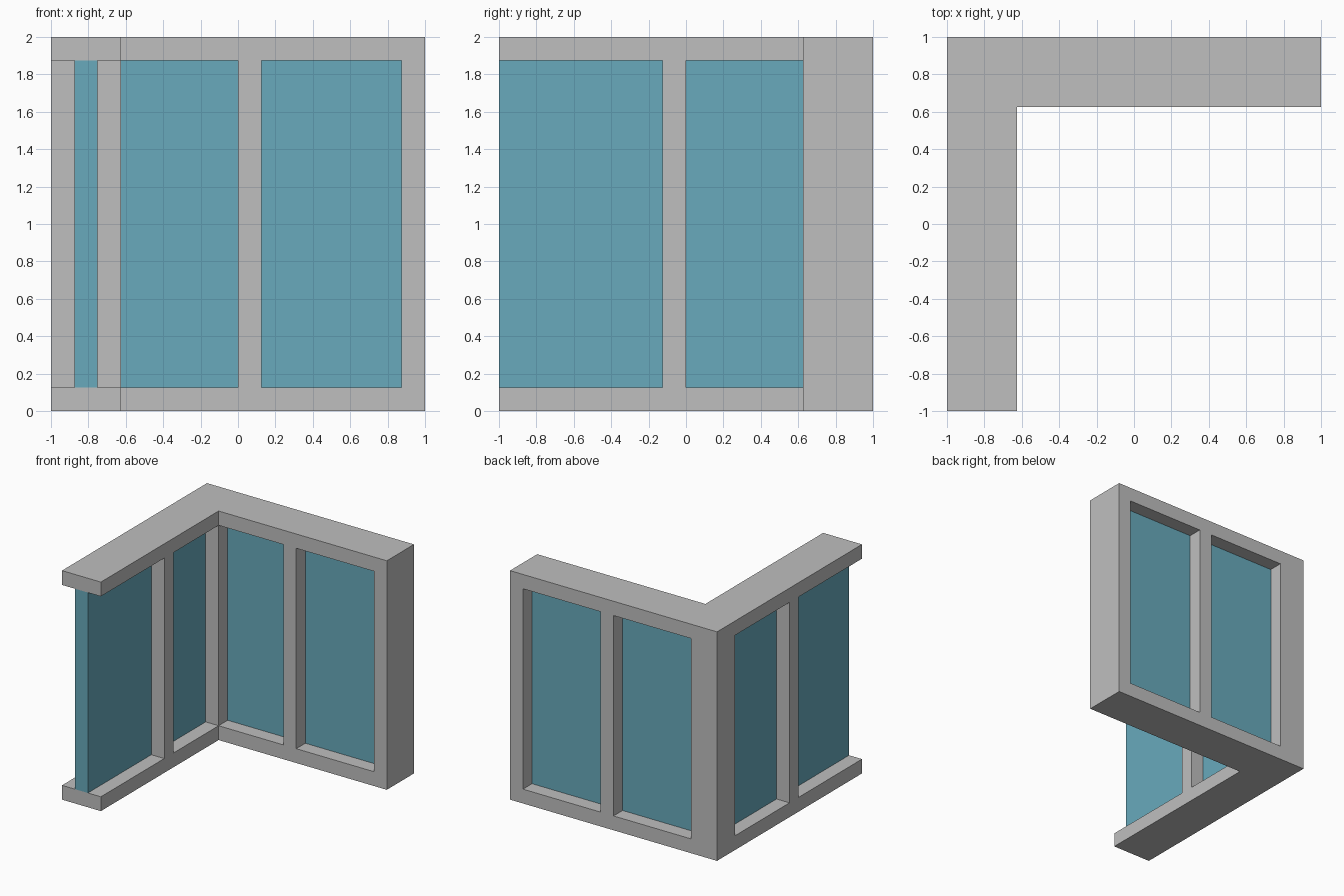
import bpy
import bmesh

cube = bpy.data.objects.get("Cube")
if cube:
    bpy.data.objects.remove(cube, do_unlink=True)


def material(name, rgb):
    m = bpy.data.materials.new(name)
    m.use_nodes = True
    m.diffuse_color = (*rgb, 1)
    bsdf = next(n for n in m.node_tree.nodes if n.type == 'BSDF_PRINCIPLED')
    bsdf.inputs["Base Color"].default_value = (*rgb, 1)
    return m


GREY = material("light grey frame", (0.52, 0.52, 0.52))
TEAL = material("teal glass", (0.138, 0.402, 0.503))
SILL, HEAD = 0.125, 1.875


def prism(name, plan, z0, z1, mat):
    """Extrude a plan outline from z0 to z1."""
    bm = bmesh.new()
    face = bm.faces.new([bm.verts.new((x, y, z0)) for x, y in plan])
    ext = bmesh.ops.extrude_face_region(bm, geom=[face])
    top = [g for g in ext["geom"] if isinstance(g, bmesh.types.BMVert)]
    bmesh.ops.translate(bm, vec=(0, 0, z1 - z0), verts=top)
    bmesh.ops.recalc_face_normals(bm, faces=bm.faces)
    mesh = bpy.data.meshes.new(name)
    bm.to_mesh(mesh)
    bm.free()
    mesh.materials.append(mat)
    ob = bpy.data.objects.new(name, mesh)
    bpy.context.collection.objects.link(ob)
    return ob


def rect(x0, x1, y0, y1):
    return [(x0, y0), (x1, y0), (x1, y1), (x0, y1)]


def side_wing(plan):
    """Reflect a back wing plan across the corner diagonal."""
    return [(-y, -x) for x, y in plan]


# L-shaped frame block
frame = prism("window_frame", [(-1, -1), (-0.625, -1), (-0.625, 0.625),
                               (1, 0.625), (1, 1), (-1, 1)], 0, 2, GREY)

# Openings: the one by the corner is stepped inside the glass thickness
corner_bay = [(-0.75, 1.1), (-0.75, 0.81), (-0.625, 0.81),
              (-0.625, 0.5), (0, 0.5), (0, 1.1)]
openings = [corner_bay, rect(0.125, 0.875, 0.5, 1.1),
            side_wing(corner_bay), side_wing(rect(0.125, 1.1, 0.5, 1.1))]
for plan in openings:
    cutter = prism("opening_cutter", plan, SILL, HEAD, GREY)
    cutter.hide_render = True
    mod = frame.modifiers.new("opening", 'BOOLEAN')
    mod.operation = 'DIFFERENCE'
    mod.solver = 'EXACT'
    mod.object = cutter
    bpy.context.view_layer.objects.active = frame
    bpy.ops.object.modifier_apply(modifier=mod.name)
    bpy.data.objects.remove(cutter, do_unlink=True)

# Glass panes, the last one running out to the open end of the side wing
panes = {
    "back_corner_glass": rect(-0.75, 0, 0.75, 0.875),
    "back_end_glass": rect(0.125, 0.875, 0.75, 0.875),
    "side_corner_glass": side_wing(rect(-0.75, 0, 0.75, 0.875)),
    "side_end_glass": side_wing(rect(0.125, 1, 0.75, 0.875)),
}
for name, plan in panes.items():
    prism(name, plan, SILL, HEAD, TEAL)
